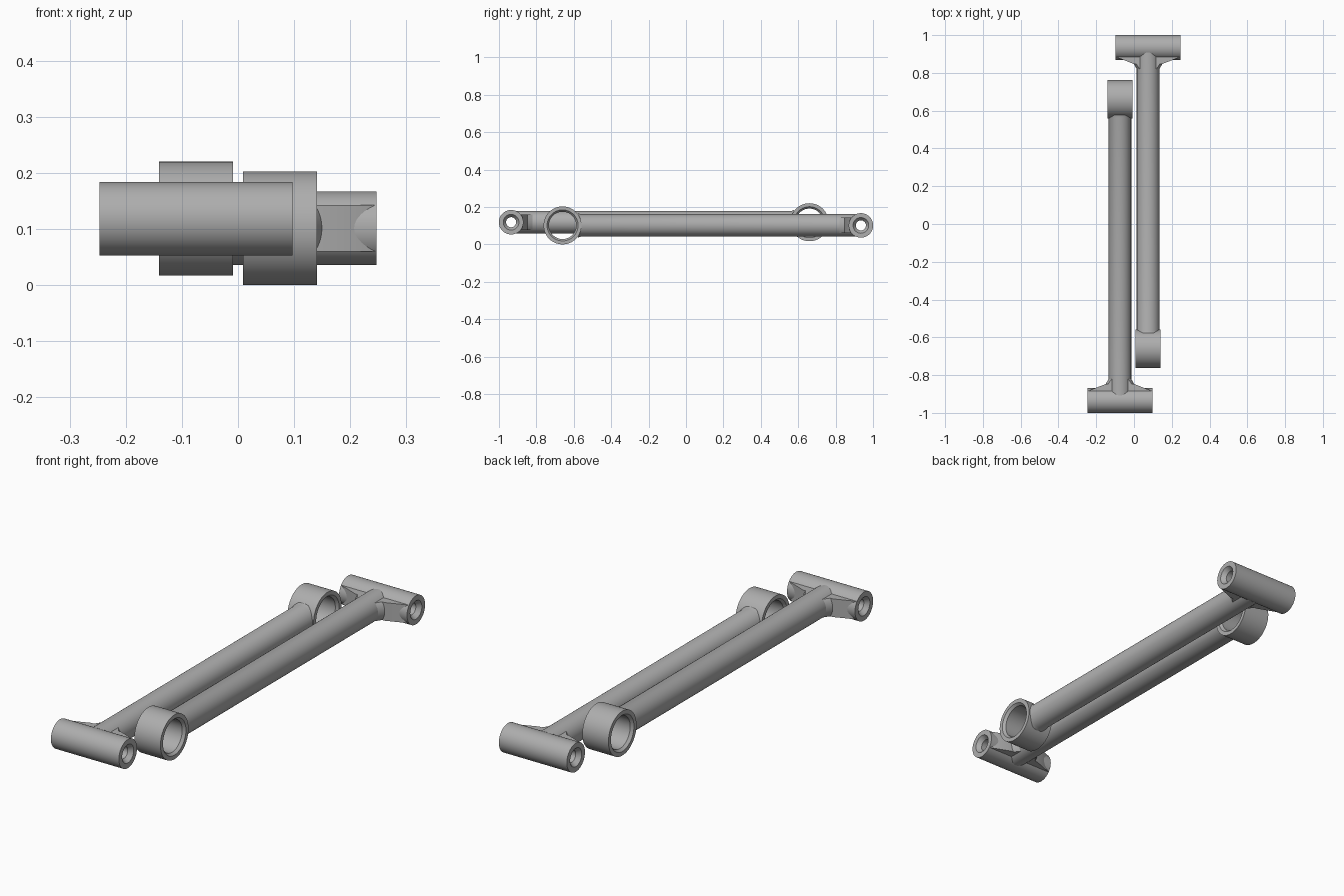
import bpy, bmesh, math
from mathutils import Matrix, Vector

cube = bpy.data.objects.get("Cube")
if cube:
    bpy.data.objects.remove(cube, do_unlink=True)

grey = bpy.data.materials.new("plain_grey")
grey.use_nodes = True
COLOR = (0.42, 0.42, 0.42, 1)
grey.diffuse_color = COLOR
grey.node_tree.nodes["Principled BSDF"].inputs["Base Color"].default_value = COLOR

SEG = 64
ROD_R, EYE_R, TUBE_R = 0.06, 0.1015, 0.0655
TUBE_HALF, EYE_HALF = 0.172, 0.066
REACH = 1.595          # pivot tube to eye
WEB = 0.0415           # half height of the gusset


def finish(bm, name, place):
    bmesh.ops.recalc_face_normals(bm, faces=bm.faces)
    mesh = bpy.data.meshes.new(name)
    bm.to_mesh(mesh)
    bm.free()
    mesh.materials.append(grey)
    ob = bpy.data.objects.new(name, mesh)
    bpy.context.collection.objects.link(ob)
    ob.matrix_world = place
    bpy.ops.object.select_all(action="DESELECT")
    ob.select_set(True)
    bpy.context.view_layer.objects.active = ob
    bpy.ops.object.shade_smooth_by_angle(angle=math.radians(25))


def loft(bm, rings, closed=False):
    loops = [[bm.verts.new(p) for p in ring] for ring in rings]
    pairs = list(zip(loops, loops[1:]))
    if closed:
        pairs.append((loops[-1], loops[0]))
    for a, b in pairs:
        for i in range(len(a)):
            j = (i + 1) % len(a)
            bm.faces.new((a[i], a[j], b[j], b[i]))
    if not closed:
        bm.faces.new(loops[0])
        bm.faces.new(loops[-1])


def sleeve(name, place, y, half, outer, bore, mouth, depth):
    """Hollow cylinder along x with a chamfered bore."""
    bm = bmesh.new()
    profile = [(-half, outer), (half, outer), (half, mouth),
               (half - depth, bore), (depth - half, bore), (-half, mouth)]
    angles = [math.tau * i / SEG for i in range(SEG)]
    loft(bm, [[(x, y + r * math.cos(a), r * math.sin(a)) for a in angles]
              for x, r in profile], closed=True)
    finish(bm, name, place)


def round_section(r, y):
    return [(r * math.cos(math.tau * i / SEG), y, r * math.sin(math.tau * i / SEG))
            for i in range(SEG)]


def flat_section(r, y):
    """Circle with its top and bottom cut off at the gusset height."""
    lim = math.asin(WEB / r)
    arc = [-lim + 2 * lim * i / 16 for i in range(17)]
    right = [(r * math.cos(a), y, r * math.sin(a)) for a in arc]
    return right + [(-x, y, z) for x, y, z in reversed(right)]


def link(prefix, place):
    sleeve(prefix + "_pivot_tube", place, 0, TUBE_HALF, TUBE_R, 0.027, 0.042, 0.02)
    sleeve(prefix + "_eye", place, REACH, EYE_HALF, EYE_R, 0.073, 0.083, 0.012)

    # Rod, flaring slightly where it joins the eye
    bm = bmesh.new()
    loft(bm, [round_section(ROD_R, 0.028), round_section(ROD_R, REACH - 0.098),
              round_section(0.065, REACH - 0.082)])
    finish(bm, prefix + "_rod", place)

    # Flared collar between rod and gusset
    bm = bmesh.new()
    loft(bm, [flat_section(0.06, 0.115), flat_section(0.075, 0.088)])
    finish(bm, prefix + "_collar", place)

    # Tapered gusset along the pivot tube
    bm = bmesh.new()
    side = [(TUBE_HALF, 0.045), (TUBE_HALF, 0.05), (0.075, 0.088)]
    outline = side + [(-x, y) for x, y in reversed(side)]
    loft(bm, [[(x, y, z) for x, y in outline] for z in (-WEB, WEB)])
    finish(bm, prefix + "_gusset", place)


# Two identical links lying side by side, pointing opposite ways
link("right_link", Matrix.Translation((-0.0745, -0.935, 0.1185)))
link("left_link", Matrix.Translation((0.0745, 0.935, 0.1015)) @ Matrix.Rotation(math.pi, 4, "Z"))
